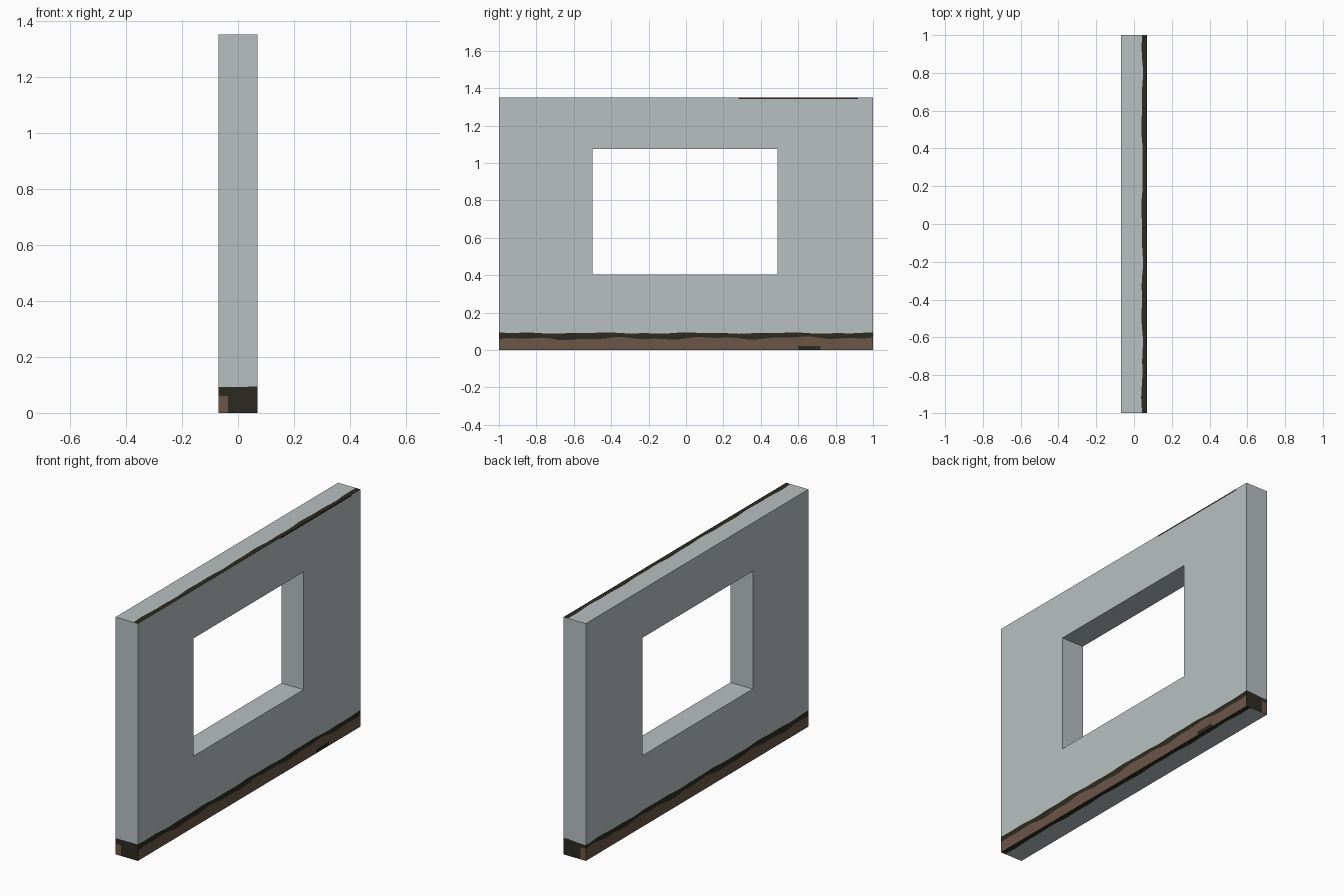
import bpy, bmesh, math
from mathutils import Vector

if "Cube" in bpy.data.objects:
    bpy.data.objects.remove(bpy.data.objects["Cube"])

HX, HY, TOP = 0.07, 1.0, 1.35
Y0, Y1, Z0, Z1 = -0.5, 0.49, 0.405, 1.075   # window opening


def material(name, rgb):
    m = bpy.data.materials.new(name)
    m.diffuse_color = (*rgb, 1)
    m.use_nodes = True
    m.node_tree.nodes["Principled BSDF"].inputs["Base Color"].default_value = m.diffuse_color
    return m


def cut(bm, axis, value):
    no, co = Vector((0, 0, 0)), Vector((0, 0, 0))
    no[axis], co[axis] = 1, value
    bmesh.ops.bisect_plane(bm, geom=bm.verts[:] + bm.edges[:] + bm.faces[:],
                           plane_co=co, plane_no=no, dist=1e-5)


def wave(y, s):
    return 0.6 * math.sin(13 * y + s) + 0.4 * math.sin(31 * y + 2 * s)


# Wall slab, sliced along the paint borders and the window edges
bm = bmesh.new()
bmesh.ops.create_cube(bm, size=1)
for v in bm.verts:
    v.co = (v.co.x * 2 * HX, v.co.y * 2 * HY, (v.co.z + 0.5) * TOP)
for x in (-0.035, 0.043):
    cut(bm, 0, x)
for z in (0.022, 0.063, 0.091, Z0, Z1, 1.342):
    cut(bm, 2, z)
for i in range(1, 50):
    cut(bm, 1, -1 + i * 0.04)
for y in (Y0, Y1):
    cut(bm, 1, y)

# Window opening with its reveals
hole = []
for f in bm.faces:
    c = f.calc_center_median()
    if abs(f.normal.x) > 0.9 and Y0 < c.y < Y1 and Z0 < c.z < Z1:
        hole.append(f)
bmesh.ops.delete(bm, geom=hole, context='FACES')
rim = [e for e in bm.edges if e.is_boundary]
bmesh.ops.bridge_loops(bm, edges=rim)
bmesh.ops.recalc_face_normals(bm, faces=bm.faces[:])

# Colour rule: grey wall, dark chipped edges, brown base
for f in bm.faces:
    c, n = f.calc_center_median(), f.normal
    mi = 0
    if abs(n.x) > 0.9:
        if c.z < 0.063:
            mi = 2
            if c.z < 0.022 and n.x > 0 and 0.58 < c.y < 0.71:
                mi = 1
        elif c.z < 0.091:
            mi = 1
        elif c.z > 1.342 and n.x > 0 and 0.28 < c.y < 0.92:
            mi = 1
    elif abs(n.y) > 0.9 and abs(c.y) > 0.99:
        if c.z < 0.091:
            mi = 2 if c.x < -0.035 and c.z < 0.063 else 1
    elif abs(n.z) > 0.9 and (c.z < 0.001 or c.z > TOP - 0.001):
        mi = 1 if c.x > 0.043 else 0
    f.material_index = mi

# Ragged paint borders
for v in bm.verts:
    y, s = v.co.y, (0.0 if v.co.x > 0 else 2.0)
    if abs(v.co.z - 0.063) < 1e-4:
        v.co.z += 0.009 * wave(y, s) + 0.004 * y
    elif abs(v.co.z - 0.091) < 1e-4:
        v.co.z += 0.004 * wave(y, s + 1)
    elif abs(v.co.x - 0.043) < 1e-4 and (v.co.z < 1e-4 or v.co.z > TOP - 1e-4):
        v.co.x += 0.005 * wave(y, 4)

mesh = bpy.data.meshes.new("window_wall")
bm.to_mesh(mesh)
bm.free()
for m in (material("pale_grey", (0.48, 0.53, 0.53)),
          material("dark_olive", (0.025, 0.024, 0.015)),
          material("brown", (0.15, 0.092, 0.066))):
    mesh.materials.append(m)
bpy.context.collection.objects.link(bpy.data.objects.new("window_wall", mesh))
